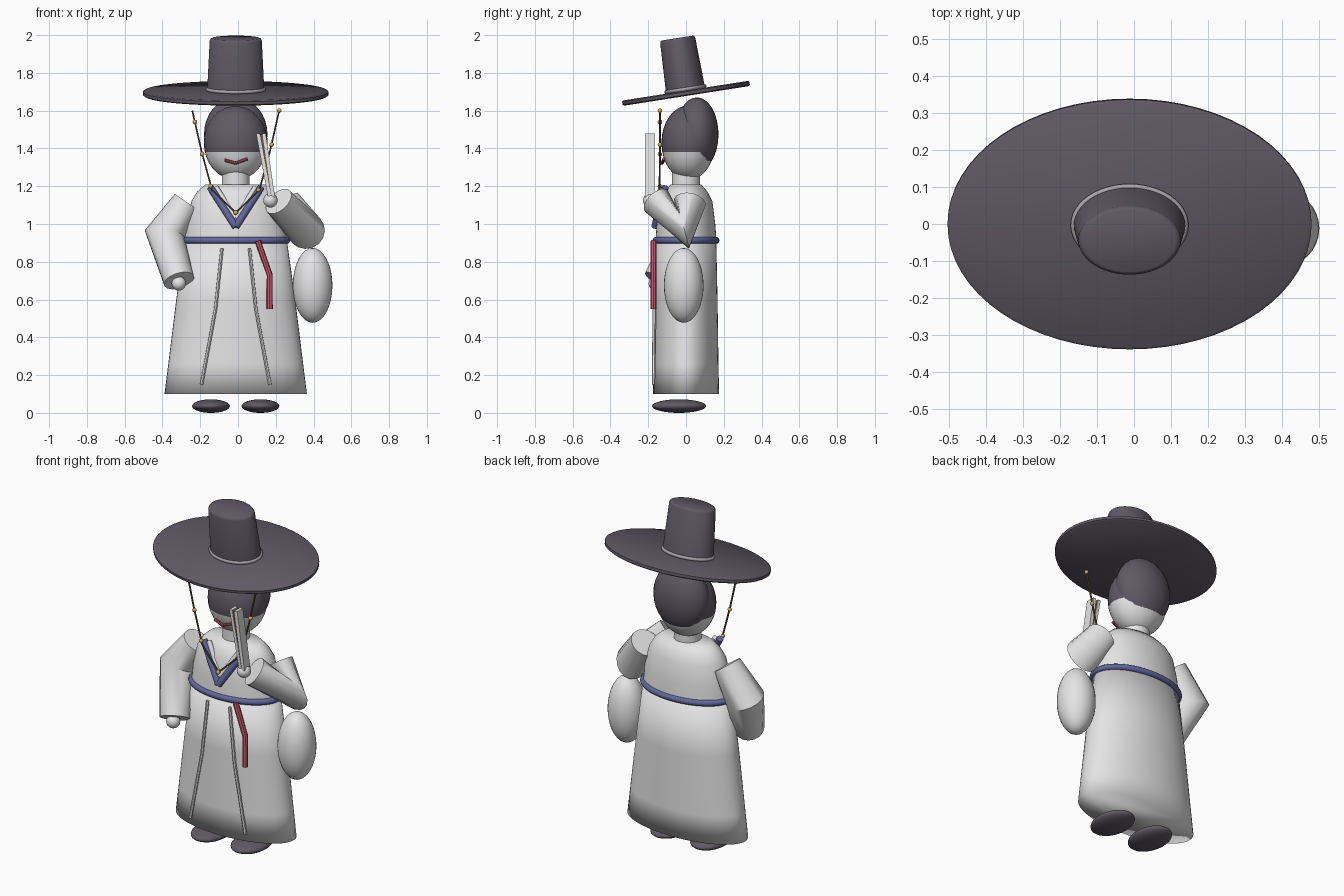
import bpy, bmesh
from math import radians, sin, cos, tau
from mathutils import Matrix, Vector

if "Cube" in bpy.data.objects:
    bpy.data.objects.remove(bpy.data.objects["Cube"])

CX = -0.012  # body axis


def material(name, r, g, b):
    m = bpy.data.materials.new(name)
    m.use_nodes = True
    m.diffuse_color = (r, g, b, 1)
    m.node_tree.nodes["Principled BSDF"].inputs["Base Color"].default_value = (r, g, b, 1)
    return m


white = material("white cloth", 0.78, 0.78, 0.79)
dark = material("dark horsehair", 0.115, 0.1, 0.13)
grey = material("grey trim", 0.38, 0.36, 0.4)
blue = material("blue sash", 0.12, 0.135, 0.33)
red = material("red ribbon", 0.6, 0.1, 0.16)
gold = material("gold bead", 0.65, 0.44, 0.09)
brown = material("brown cord", 0.13, 0.09, 0.045)


def finish(name, bm, mat, angle=40):
    bmesh.ops.recalc_face_normals(bm, faces=bm.faces)
    me = bpy.data.meshes.new(name)
    bm.to_mesh(me)
    bm.free()
    me.materials.append(mat)
    ob = bpy.data.objects.new(name, me)
    bpy.context.collection.objects.link(ob)
    bpy.ops.object.select_all(action="DESELECT")
    ob.select_set(True)
    bpy.context.view_layer.objects.active = ob
    if angle:
        bpy.ops.object.shade_smooth_by_angle(angle=radians(angle))
    return ob


def loft(name, rings, mat, matrix=None, n=48, angle=40):
    """Stack of ellipses (z, rx, ry) with closed ends."""
    bm = bmesh.new()
    loops = [[bm.verts.new((rx * cos(tau * i / n), ry * sin(tau * i / n), z)) for i in range(n)]
             for z, rx, ry in rings]
    for a, b in zip(loops, loops[1:]):
        for i in range(n):
            j = (i + 1) % n
            bm.faces.new((a[i], a[j], b[j], b[i]))
    bm.faces.new(loops[0])
    bm.faces.new(loops[-1])
    bmesh.ops.transform(bm, matrix=matrix or Matrix.Translation((CX, 0, 0)), verts=bm.verts)
    return finish(name, bm, mat, angle)


def ellipsoid(name, centre, radii, mat, seg=32):
    bm = bmesh.new()
    bmesh.ops.create_uvsphere(bm, u_segments=seg, v_segments=seg // 2, radius=1)
    bmesh.ops.transform(bm, matrix=Matrix.LocRotScale(Vector(centre), None, Vector(radii)), verts=bm.verts)
    return finish(name, bm, mat, 80)


def tube(name, points, radii, mat, closed=False, res=6):
    """Round tube along straight segments, with a radius at each point."""
    cu = bpy.data.curves.new(name, "CURVE")
    cu.dimensions = "3D"
    cu.bevel_depth = 1
    cu.bevel_resolution = res
    cu.use_fill_caps = True
    sp = cu.splines.new("POLY")
    sp.points.add(len(points) - 1)
    sp.use_cyclic_u = closed
    if not isinstance(radii, (list, tuple)):
        radii = [radii] * len(points)
    for p, co, r in zip(sp.points, points, radii):
        p.co = (*co, 1)
        p.radius = r
    tmp = bpy.data.objects.new("path", cu)
    bpy.context.collection.objects.link(tmp)
    me = bpy.data.meshes.new_from_object(tmp.evaluated_get(bpy.context.evaluated_depsgraph_get()))
    bpy.data.objects.remove(tmp)
    bm = bmesh.new()
    bm.from_mesh(me)
    bpy.data.meshes.remove(me)
    bmesh.ops.remove_doubles(bm, verts=bm.verts, dist=0.0001)
    for f in bm.faces:
        f.material_index = 0
    return finish(name, bm, mat, 40)


def ring(name, rx, ry, z, r, mat, matrix):
    pts = [matrix @ Vector((rx * cos(tau * i / 48), ry * sin(tau * i / 48), z)) for i in range(48)]
    return tube(name, pts, r, mat, closed=True, res=3)


# Robe skirt and upper body
loft("robe_skirt", [(0.10, 0.377, 0.175), (0.26, 0.357, 0.172), (0.6, 0.315, 0.167), (0.92, 0.27, 0.16)],
     white, angle=180)
loft("robe_torso", [(0.9, 0.272, 0.162), (1.0, 0.262, 0.155), (1.12, 0.235, 0.14),
                    (1.17, 0.205, 0.115), (1.21, 0.16, 0.08)], white, angle=60)
ring("sash", 0.27, 0.16, 0.913, 0.018, blue, Matrix.Translation((CX, 0, 0)))

# Neck and head: the skull cap is everything above the brow line
loft("neck", [(1.17, 0.074, 0.074), (1.28, 0.074, 0.074)], white)
head = ellipsoid("head", (CX, 0.012, 1.43), (0.169, 0.142, 0.197), white)
head.data.materials.append(dark)
bm = bmesh.new()
bm.from_mesh(head.data)
bmesh.ops.bisect_plane(bm, geom=bm.verts[:] + bm.edges[:] + bm.faces[:],
                       plane_co=(0, 0, 1.38), plane_no=(0, 0, 1))
for f in bm.faces:
    f.material_index = int(f.calc_center_median().z > 1.38)
bm.to_mesh(head.data)
bm.free()
ellipsoid("back_hair", (CX, 0.058, 1.475), (0.168, 0.114, 0.195), dark)
tube("mouth", [(-0.07, -0.118, 1.338), (CX, -0.126, 1.322), (0.05, -0.118, 1.345)], 0.008, red, res=2)

# Hat, tilted forward
tilt = Matrix.Translation((CX, 0, 1.692)) @ Matrix.Rotation(radians(8.9), 4, "X")
loft("hat_brim", [(-0.014, 0.482, 0.333), (-0.008, 0.491, 0.341), (0.008, 0.491, 0.341), (0.014, 0.482, 0.333)],
     dark, tilt, 64)
loft("hat_crown", [(0, 0.152, 0.105), (0.282, 0.138, 0.094), (0.292, 0.133, 0.09), (0.296, 0.124, 0.084)],
     dark, tilt)
ring("hat_crown_ring", 0.149, 0.103, 0.022, 0.01, grey, tilt)

# Collar, robe seams and beaded hat cord, mirrored about the body axis
for side, s in (("right", -1), ("left", 1)):
    tube(f"{side}_collar", [(CX + s * 0.135, -0.11, 1.195), (CX, -0.165, 0.985)], 0.019, blue)
    tube(f"{side}_inner_collar", [(CX + s * 0.105, -0.105, 1.195), (CX, -0.15, 1.03)], 0.014, white)
    tube(f"{side}_robe_seam", [(CX + s * 0.073, -0.163, 0.87), (CX + s * 0.107, -0.168, 0.55),
                               (CX + s * 0.181, -0.172, 0.15)], 0.009, white, res=1)
    tube(f"{side}_hat_cord", [(CX + s * 0.23, -0.138, 1.6), (CX + s * 0.18, -0.138, 1.38),
                              (CX + s * 0.125, -0.14, 1.18), (CX, -0.165, 1.06)], 0.005, brown, res=1)
for i, (x, z) in enumerate([(-0.228, 1.54), (-0.19, 1.37), (-0.145, 1.2), (0.218, 1.6),
                            (0.178, 1.42), (0.108, 1.18)]):
    ellipsoid(f"cord_bead_{i + 1}", (x, -0.138, z), [0.012] * 3, gold, 12)
ellipsoid("cord_end_bead", (CX, -0.168, 1.06), [0.012] * 3, gold, 12)

# Sash ribbon
tube("ribbon", [(0.105, -0.172, 0.91), (0.168, -0.172, 0.73), (0.168, -0.172, 0.55)], 0.016, red, res=2)

# Sleeves, hanging pouch of the raised sleeve, and hands
tube("right_sleeve", [(-0.27, 0, 1.115), (-0.388, 0, 0.945), (-0.312, -0.145, 0.7)], [0.078, 0.108, 0.083], white)
tube("left_sleeve", [(0.25, 0.02, 1.115), (0.36, -0.01, 0.965), (0.215, -0.155, 1.12)], [0.085, 0.1, 0.083], white)
ellipsoid("left_sleeve_pouch", (0.395, -0.012, 0.675), (0.105, 0.105, 0.198), white)
ellipsoid("right_hand", (-0.313, -0.16, 0.685), [0.038] * 3, white, 20)
ellipsoid("left_hand", (0.172, -0.19, 1.125), [0.038] * 3, white, 20)


# Folded fan: two pale guards around a brown rib
def slat(name, x0, x1, w, depth, mat, lift=0.0):
    bm = bmesh.new()
    bmesh.ops.create_cube(bm, size=1)
    for v in bm.verts:
        top = v.co.z > 0
        v.co = ((x1 if top else x0) + v.co.x * w, -0.191 + v.co.y * depth, (1.48 - lift if top else 1.14))
    return finish(name, bm, mat, 0)


slat("fan_guard_outer", 0.168, 0.105, 0.018, 0.054, white)
slat("fan_rib", 0.177, 0.121, 0.024, 0.048, brown, 0.006)
slat("fan_guard_inner", 0.187, 0.138, 0.018, 0.054, white)

# Shoes
for side, s in (("right", -1), ("left", 1)):
    ellipsoid(f"{side}_shoe", (CX + s * 0.131, -0.037, 0.036), (0.1, 0.143, 0.036), dark)
